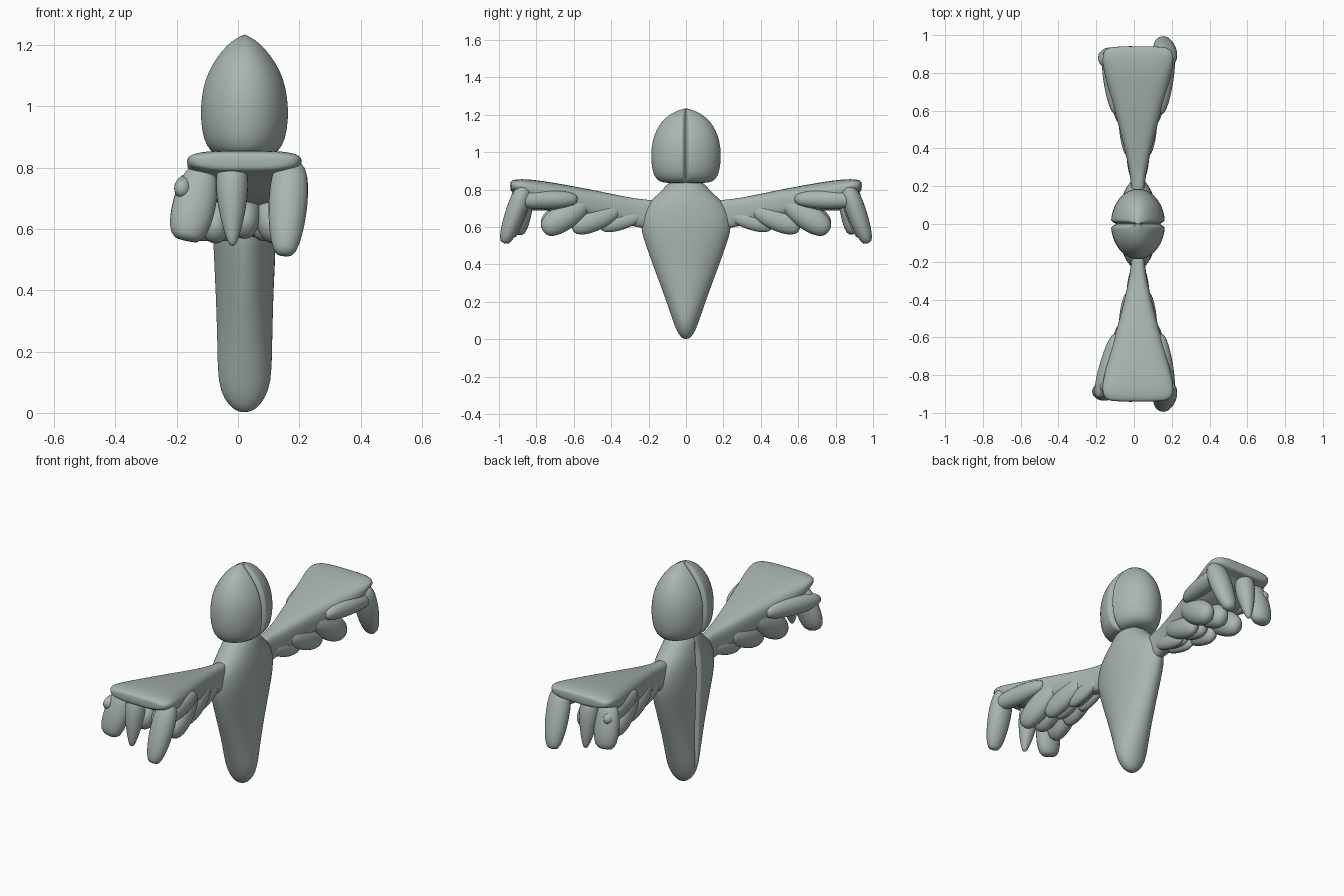
import bpy
import bmesh
from math import sin, cos, pi, exp, copysign
from mathutils import Vector, Matrix

if "Cube" in bpy.data.objects:
    bpy.data.objects.remove(bpy.data.objects["Cube"], do_unlink=True)

clay = bpy.data.materials.new("grey green clay")
clay.use_nodes = True
COLOUR = (0.40, 0.47, 0.45, 1)
clay.diffuse_color = COLOUR
clay.node_tree.nodes["Principled BSDF"].inputs["Base Color"].default_value = COLOUR
CX = 0.021  # centre line of the figure in x


def finish(name, bm, levels=0):
    bmesh.ops.recalc_face_normals(bm, faces=bm.faces)
    mesh = bpy.data.meshes.new(name)
    bm.to_mesh(mesh)
    bm.free()
    mesh.materials.append(clay)
    obj = bpy.data.objects.new(name, mesh)
    bpy.context.collection.objects.link(obj)
    if levels:
        mod = obj.modifiers.new("smooth", "SUBSURF")
        mod.levels = mod.render_levels = levels
    for poly in mesh.polygons:
        poly.use_smooth = True


def skin(name, rings):
    """Bridge equal rings of points and close both ends."""
    bm = bmesh.new()
    loops = [[bm.verts.new(p) for p in ring] for ring in rings]
    n = len(loops[0])
    for a, b in zip(loops, loops[1:]):
        for i in range(n):
            j = (i + 1) % n
            bm.faces.new((a[i], a[j], b[j], b[i]))
    bm.faces.new(loops[0])
    bm.faces.new(loops[-1])
    finish(name, bm, 1)


def power(v, p):
    return copysign(abs(v) ** p, v)


def upright(name, profile, sides, groove):
    """Elliptical loft up z; profile rows are z, half x, half y."""
    rings = []
    for z, hx, hy in profile:
        ring = []
        for i in range(sides):
            a = 2 * pi * i / sides
            x, y = hx * cos(a), hy * sin(a)
            x -= copysign(min(groove(z, x) * exp(-(y / 0.009) ** 2), abs(x) * 0.7), x)
            ring.append((CX + x, y, z))
        rings.append(ring)
    skin(name, rings)


# Head: pointed egg with a crease down each side
upright("head", [
    (0.835, 0.05, 0.07), (0.837, 0.085, 0.125), (0.853, 0.112, 0.157),
    (0.89, 0.135, 0.178), (0.96, 0.145, 0.187), (1.03, 0.142, 0.185),
    (1.09, 0.129, 0.171), (1.14, 0.105, 0.147), (1.185, 0.073, 0.111),
    (1.215, 0.043, 0.066), (1.235, 0.006, 0.01)],
    160, lambda z, x: 0.03 if z > 0.85 else 0.01)

# Body: flattened teardrop with a fold down the back
upright("body", [
    (0.002, 0.012, 0.012), (0.012, 0.038, 0.028), (0.045, 0.066, 0.05),
    (0.1, 0.088, 0.07), (0.2, 0.09, 0.104), (0.3, 0.092, 0.14),
    (0.4, 0.095, 0.178), (0.5, 0.1, 0.213), (0.58, 0.103, 0.24),
    (0.65, 0.103, 0.24), (0.7, 0.1, 0.222), (0.75, 0.094, 0.182),
    (0.79, 0.084, 0.13), (0.86, 0.07, 0.08)],
    160, lambda z, x: 0.045 if x < 0 and 0.18 < z < 0.76 else 0)


def feather(name, root, tip, width, thick, blunt=0.7, taper=0.0):
    """Rounded paddle running from root to tip."""
    root, tip = Vector(root), Vector(tip)
    along = (tip - root).normalized()
    flat = Vector((1, 0, 0))
    flat = (flat - along * flat.dot(along)).normalized()
    frame = Matrix((flat, along.cross(flat), along)).transposed()
    half = (tip - root).length / 2
    bm = bmesh.new()
    bmesh.ops.create_uvsphere(bm, u_segments=24, v_segments=16, radius=1)
    for v in bm.verts:
        t = power(v.co.z, 1 / blunt)
        r = max(0, 1 - abs(v.co.z) ** (2 / blunt)) ** 0.5
        flatlen = max((v.co.x ** 2 + v.co.y ** 2) ** 0.5, 1e-6)
        grow = r ** blunt / flatlen * (1 - taper * t)
        local = Vector((v.co.x * grow * width / 2, v.co.y * grow * thick / 2, t * half))
        v.co = (root + tip) / 2 + frame @ local
    finish(name, bm)


# Wing outline rows: y, half x, bottom z, top z
WING = [
    (0.12, 0.036, 0.59, 0.745), (0.22, 0.036, 0.59, 0.745), (0.3, 0.05, 0.61, 0.758),
    (0.4, 0.072, 0.63, 0.778), (0.5, 0.097, 0.645, 0.799), (0.6, 0.125, 0.66, 0.818),
    (0.7, 0.153, 0.675, 0.836), (0.77, 0.172, 0.695, 0.847), (0.83, 0.186, 0.735, 0.854),
    (0.88, 0.19, 0.78, 0.857), (0.915, 0.181, 0.785, 0.854), (0.933, 0.16, 0.79, 0.848),
    (0.94, 0.125, 0.8, 0.84)]

# Underside rows: y and z of root, y and z of tip, spread, width, thickness
ROWS = [
    (0.24, 0.66, 0.46, 0.60, 0.035, 0.06, 0.09),
    (0.36, 0.69, 0.61, 0.592, 0.065, 0.085, 0.12),
    (0.52, 0.74, 0.765, 0.58, 0.1, 0.11, 0.14)]

for side, label in ((-1, "front"), (1, "rear")):
    # Thick at the lower middle, with a rounded board along the top
    rings = []
    for y, hx, low, high in WING:
        ring = []
        for i in range(40):
            a = 2 * pi * i / 40
            down = max(0, -sin(a))
            ring.append((CX + hx * power(cos(a), 0.6) * (1 - 0.15 * down), side * y,
                         (low + high) / 2 + (high - low) / 2 * power(sin(a), 0.6)))
        rings.append(ring)
    skin(label + "_wing", rings)

    # Overlapping feather rows under the wing
    for r, (y0, z0, y1, z1, spread, width, thick) in enumerate(ROWS):
        for k in (-1, 0, 1):
            lift = 0.015 * (k == 0)
            feather(f"{label}_under_feather_{r}_{k + 1}",
                    (CX + k * spread * 0.7, side * y0, z0 + lift),
                    (CX + k * spread, side * y1, z1 + lift), width, thick, 0.75, -0.1)

    # Shoulders that carry the outer feathers along both wing edges
    reach = -0.19 if side < 0 else -0.145
    feather(label + "_left_shoulder", (0.135, side * 0.58, 0.75),
            (0.19, side * 0.93, 0.745), 0.09, 0.1)
    feather(label + "_right_shoulder", (-0.09, side * 0.58, 0.75),
            (reach, side * 0.92, 0.73), 0.085, 0.1)

    # Three long feathers hanging from the wing tip
    feather(label + "_long_feather", (0.172, side * 0.86, 0.82),
            (0.152, side * 0.972, 0.513), 0.125, 0.105, 0.55, 0.14)
    feather(label + "_narrow_feather", (-0.02, side * 0.87, 0.83),
            (-0.018, side * 0.92, 0.545), 0.095, 0.095, 0.75, 0.45)
    feather(label + "_broad_feather", (-0.115, side * 0.85, 0.80),
            (reach + 0.02, side * 0.9, 0.562), 0.14, 0.1, 0.5, -0.05)
